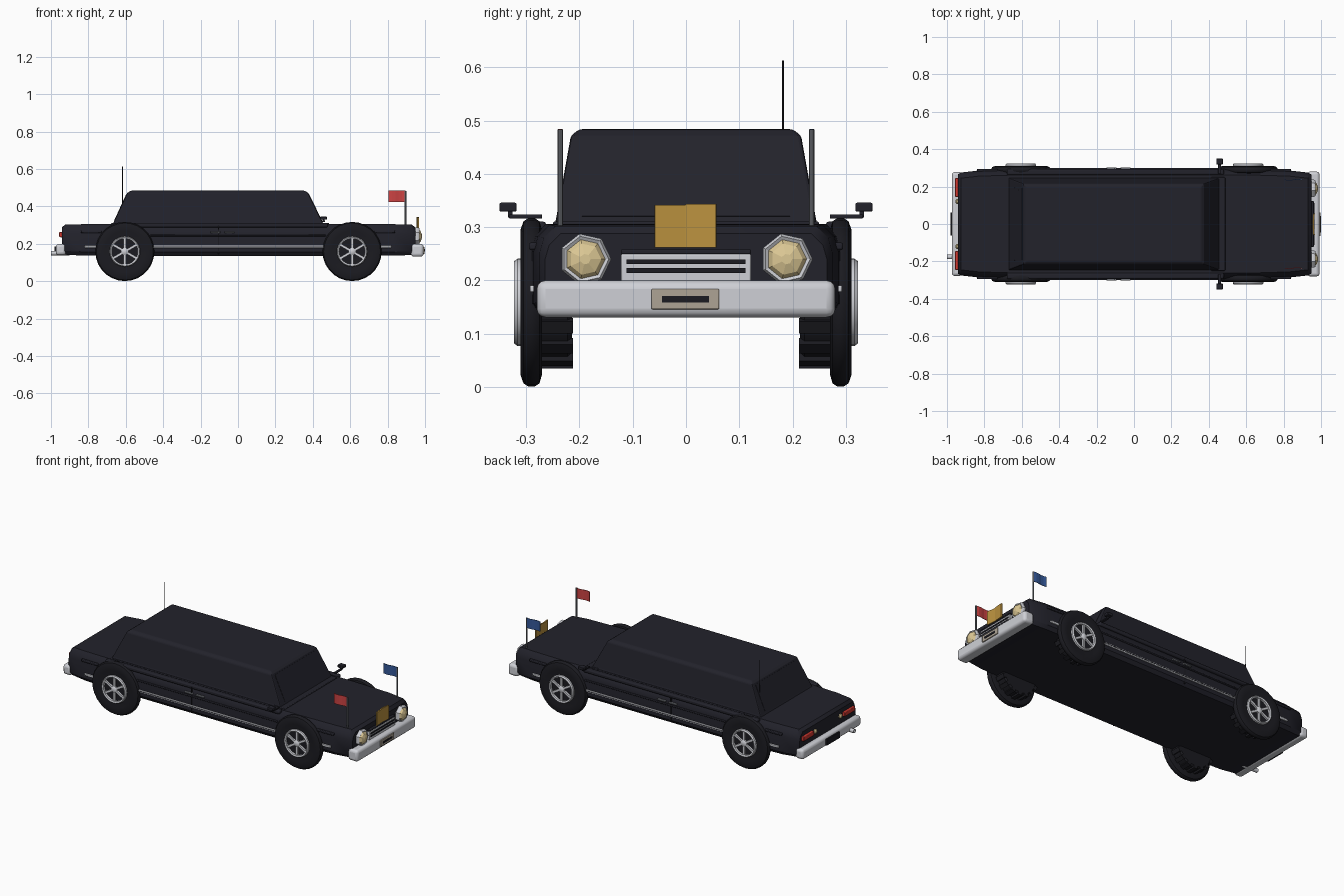
import bpy, bmesh, math
from mathutils import Vector, Matrix

if "Cube" in bpy.data.objects:
    bpy.data.objects.remove(bpy.data.objects["Cube"])


def material(name, r, g, b):
    m = bpy.data.materials.new(name)
    m.diffuse_color = (r, g, b, 1)
    m.use_nodes = True
    m.node_tree.nodes["Principled BSDF"].inputs["Base Color"].default_value = m.diffuse_color
    return m


BLACK = material("black paint", 0.016, 0.016, 0.024)
RUBBER = material("tyre black", 0.011, 0.011, 0.015)
CHROME = material("chrome", 0.62, 0.63, 0.67)
GREY = material("steel grey", 0.16, 0.17, 0.19)
CREAM = material("lamp cream", 0.72, 0.58, 0.30)
GOLD = material("gold", 0.50, 0.29, 0.05)
RED = material("flag red", 0.60, 0.055, 0.055)
BLUE = material("flag blue", 0.035, 0.10, 0.32)
LAMP = material("tail lamp red", 0.65, 0.04, 0.03)
BEIGE = material("plate beige", 0.42, 0.37, 0.30)


def finish(name, bm, mat, smooth=False, bevel=0, segs=2):
    bmesh.ops.recalc_face_normals(bm, faces=bm.faces)
    me = bpy.data.meshes.new(name)
    bm.to_mesh(me)
    bm.free()
    me.materials.append(mat)
    ob = bpy.data.objects.new(name, me)
    bpy.context.collection.objects.link(ob)
    if bevel:
        mod = ob.modifiers.new("bevel", 'BEVEL')
        mod.width = bevel
        mod.segments = segs
    if smooth:
        bpy.ops.object.select_all(action='DESELECT')
        ob.select_set(True)
        bpy.context.view_layer.objects.active = ob
        bpy.ops.object.shade_smooth_by_angle(angle=math.radians(35))
    return ob


def box(name, mat, x, y, z, bevel=0, rot=0, segs=2):
    """Box from (min, max) ranges."""
    c = Vector((sum(x) / 2, sum(y) / 2, sum(z) / 2))
    size = (x[1] - x[0], y[1] - y[0], z[1] - z[0], 1)
    bm = bmesh.new()
    bmesh.ops.create_cube(bm, size=1, matrix=Matrix.Translation(c)
                          @ Matrix.Rotation(rot, 4, 'Z') @ Matrix.Diagonal(size))
    return finish(name, bm, mat, bevel > 0, bevel, segs)


def lathe(name, mat, profile, n, place, smooth=True, closed=False):
    """Spin (radius, height) points about local z, then place."""
    bm = bmesh.new()
    rings = [[bm.verts.new(place @ Vector((r * math.cos(2 * math.pi * k / n),
                                           r * math.sin(2 * math.pi * k / n), h)))
              for k in range(n)] for r, h in profile]
    pairs = list(zip(rings, rings[1:]))
    if closed:
        pairs.append((rings[-1], rings[0]))
    for a, b in pairs:
        for k in range(n):
            j = (k + 1) % n
            bm.faces.new((a[k], a[j], b[j], b[k]))
    if not closed:
        bm.faces.new(rings[0])
        bm.faces.new(rings[-1])
    return finish(name, bm, mat, smooth)


def loft(name, mat, rings, smooth=True, bevel=0):
    bm = bmesh.new()
    vs = [[bm.verts.new(p) for p in ring] for ring in rings]
    for a, b in zip(vs, vs[1:]):
        for k in range(len(a)):
            j = (k + 1) % len(a)
            bm.faces.new((a[k], a[j], b[j], b[k]))
    bm.faces.new(vs[0])
    bm.faces.new(vs[-1])
    return finish(name, bm, mat, smooth, bevel)


def at(x, y, z, axis='Z', sign=1):
    """Placement with local z turned to the signed axis."""
    d = {'X': Vector((sign, 0, 0)), 'Y': Vector((0, sign, 0)), 'Z': Vector((0, 0, sign))}[axis]
    return Matrix.Translation((x, y, z)) @ d.to_track_quat('Z', 'Y').to_matrix().to_4x4()


# Lower body: rounded sections along the length
def section(x, w, lo, hi):
    half = [(w - 0.015, lo), (w, lo + 0.02), (w, hi - 0.05), (w - 0.008, hi - 0.022), (w - 0.03, hi)]
    return [(x, y, z) for y, z in half] + [(x, -y, z) for y, z in reversed(half)]


loft("body", BLACK, [section(*s) for s in (
    (-0.942, 0.265, 0.155, 0.288), (-0.925, 0.275, 0.142, 0.302), (-0.83, 0.286, 0.137, 0.305),
    (-0.60, 0.293, 0.135, 0.306), (0.60, 0.293, 0.135, 0.306), (0.83, 0.286, 0.137, 0.305),
    (0.93, 0.275, 0.14, 0.302), (0.948, 0.265, 0.15, 0.288))])

# Cabin: stacked rectangles tapering to the roof
loft("cabin", BLACK, [[(a, -w, z), (b, -w, z), (b, w, z), (a, w, z)] for a, b, w, z in (
    (-0.675, 0.462, 0.25, 0.295), (-0.665, 0.452, 0.244, 0.315), (-0.592, 0.375, 0.216, 0.472),
    (-0.575, 0.358, 0.200, 0.484))], smooth=False, bevel=0.006)
box("windscreen_cowl", BLACK, (0.41, 0.488), (-0.25, 0.25), (0.298, 0.311), 0.004)


# Windows: thin plates lying on the sloped cabin sides
def plate(name, pts, normal, thick=0.003):
    n = Vector(normal).normalized() * thick
    loft(name, BLACK, [[Vector(p) - n for p in pts], [Vector(p) + n for p in pts]], smooth=False)


plate("windscreen", [(0.449, -0.195, 0.32), (0.449, 0.195, 0.32), (0.379, 0.192, 0.464), (0.379, -0.192, 0.464)], (0.9, 0, 0.43), 0.002)
plate("rear_window", [(-0.662, -0.195, 0.32), (-0.662, 0.195, 0.32), (-0.596, 0.192, 0.464), (-0.596, -0.192, 0.464)], (-0.9, 0, 0.43), 0.002)

# Wheels
for cx in (-0.605, 0.61):
    for s in (-1, 1):
        cz = 0.159
        P = at(cx, 0, cz, 'Y', s)
        lathe("tyre", RUBBER, [(0.075, 0.272), (0.135, 0.270), (0.152, 0.275), (0.158, 0.284),
              (0.158, 0.296), (0.152, 0.305), (0.135, 0.311), (0.110, 0.309), (0.085, 0.306)], 28, P)
        lathe("inner_tyre", RUBBER, [(0.07, 0.214), (0.108, 0.214), (0.116, 0.222), (0.116, 0.285)], 24, P)
        bm = bmesh.new()
        for k in range(16):
            bmesh.ops.create_cube(bm, size=1, matrix=P @ Matrix.Rotation(k * math.pi / 8, 4, 'Z')
                                  @ Matrix.Translation((0.115, 0, 0.247)) @ Matrix.Diagonal((0.018, 0.024, 0.07, 1)))
        finish("tread_blocks", bm, RUBBER)
        lathe("wheel_rim", CHROME, [(0.069, 0.303), (0.082, 0.303), (0.082, 0.316), (0.077, 0.323), (0.069, 0.319)], 28, P, closed=True)
        lathe("wheel_hub", CHROME, [(0.020, 0.304), (0.020, 0.316), (0.011, 0.322)], 12, P)
        bm = bmesh.new()
        for k in range(6):
            bmesh.ops.create_cube(bm, size=1, matrix=P @ Matrix.Rotation(k * math.pi / 3 + math.pi / 6, 4, 'Z')
                                  @ Matrix.Translation((0.043, 0, 0.311)) @ Matrix.Diagonal((0.06, 0.013, 0.011, 1)))
        finish("wheel_spokes", bm, CHROME)

# Side trim, handles, seams and mirrors
for s in (-1, 1):
    def side(name, mat, x, y, z, bevel=0):
        return box(name, mat, x, sorted((s * y[0], s * y[1])), z, bevel)
    side("chrome_strip", CHROME, (-0.60, 0.60), (0.285, 0.299), (0.178, 0.192), 0.003)
    side("strip_groove", BLACK, (-0.60, 0.60), (0.29, 0.3005), (0.184, 0.1865))
    side("beltline", BLACK, (-0.68, 0.48), (0.262, 0.294), (0.288, 0.311), 0.007)
    side("upper_moulding", BLACK, (-0.47, 0.47), (0.285, 0.299), (0.240, 0.250), 0.004)
    for x0, x1 in ((-0.84, -0.73), (0.73, 0.84)):
        side("end_moulding", BLACK, (x0, x1), (0.278, 0.295), (0.257, 0.271), 0.004)
        side("end_strip", CHROME, (x0 + 0.02, x1 - 0.02), (0.278, 0.293), (0.178, 0.191), 0.003)
    for x in (-0.12, -0.045):
        side("door_handle", GREY, (x - 0.027, x + 0.027), (0.288, 0.303), (0.257, 0.266), 0.003)
    side("door_seam", RUBBER, (-0.107, -0.102), (0.288, 0.2955), (0.145, 0.30))
    side("mirror_arm", BLACK, (0.45, 0.465), (0.27, 0.332), (0.316, 0.324), 0.002)
    side("mirror_post", BLACK, (0.453, 0.462), (0.326, 0.334), (0.318, 0.334))
    side("mirror", BLACK, (0.44, 0.475), (0.318, 0.35), (0.329, 0.346), 0.003)

    # Headlights: six-sided rim with a faceted lens
    H = at(0, s * 0.189, 0.240, 'X')
    lathe("headlight_rim", CHROME, [(0.036, 0.935), (0.047, 0.935), (0.049, 0.960), (0.044, 0.970), (0.037, 0.966)], 7, H, False, True)
    lathe("headlight_lens", CREAM, [(0.042, 0.94), (0.041, 0.962), (0.030, 0.976), (0.010, 0.983)], 7, H, False)

    # Tail lamps and reversing lamps
    box("tail_lamp", LAMP, (-0.956, -0.93), sorted((s * 0.145, s * 0.245)), (0.236, 0.262), 0.003)
    lathe("reversing_lamp", CREAM, [(0.014, 0.93), (0.014, 0.948), (0.007, 0.954)], 10, at(0, s * 0.12, 0.247, 'X', -1))

    # Flags on the front wings
    y = s * 0.236
    lathe("flag_pole", GREY, [(0.005, 0.295), (0.005, 0.483)], 8, at(0.895, y, 0))
    bm = bmesh.new()
    grid = [[bm.verts.new((0.895 - 0.018 * i, y + 0.003 * math.sin(i * 1.3), z)) for z in (0.424, 0.484)] for i in range(6)]
    for a, b in zip(grid, grid[1:]):
        bm.faces.new((a[0], b[0], b[1], a[1]))
    flag = finish("red_flag" if s < 0 else "blue_flag", bm, RED if s < 0 else BLUE)
    mod = flag.modifiers.new("cloth", 'SOLIDIFY')
    mod.thickness = 0.003
    mod.offset = 0

# Bumpers
box("front_bumper", CHROME, (0.925, 0.992), (-0.28, 0.28), (0.131, 0.200), 0.016, segs=3)
box("rear_bumper", CHROME, (-0.974, -0.920), (-0.278, 0.278), (0.139, 0.200), 0.016, segs=3)

# Grille
box("grille_frame", CHROME, (0.94, 0.962), (-0.122, 0.122), (0.198, 0.250), 0.003)
box("grille_hood", BLACK, (0.935, 0.962), (-0.122, 0.122), (0.249, 0.259), 0.003)
for z in (0.219, 0.235):
    box("grille_slot", RUBBER, (0.955, 0.965), (-0.112, 0.112), (z - 0.0045, z + 0.0045))

# Gold ornament: two folded panels
box("ornament_left", GOLD, (0.956, 0.964), (-0.059, 0.001), (0.262, 0.342), rot=0.10)
box("ornament_right", GOLD, (0.956, 0.964), (-0.001, 0.057), (0.262, 0.344), rot=-0.10)

# Front and rear plates
box("front_plate", BEIGE, (0.988, 0.997), (-0.065, 0.062), (0.146, 0.184), 0.002)
box("front_plate_slot", RUBBER, (0.993, 0.999), (-0.045, 0.043), (0.159, 0.171))
box("rear_plate", RUBBER, (-0.982, -0.968), (-0.062, 0.062), (0.148, 0.186), 0.002)

# Exhaust and aerial
lathe("exhaust", CHROME, [(0.012, 0.90), (0.012, 1.0), (0.008, 1.0), (0.008, 0.98)], 12, at(0, -0.176, 0.150, 'X', -1))
lathe("aerial", RUBBER, [(0.0025, 0.37), (0.002, 0.613)], 6, at(-0.618, 0.182, 0))
